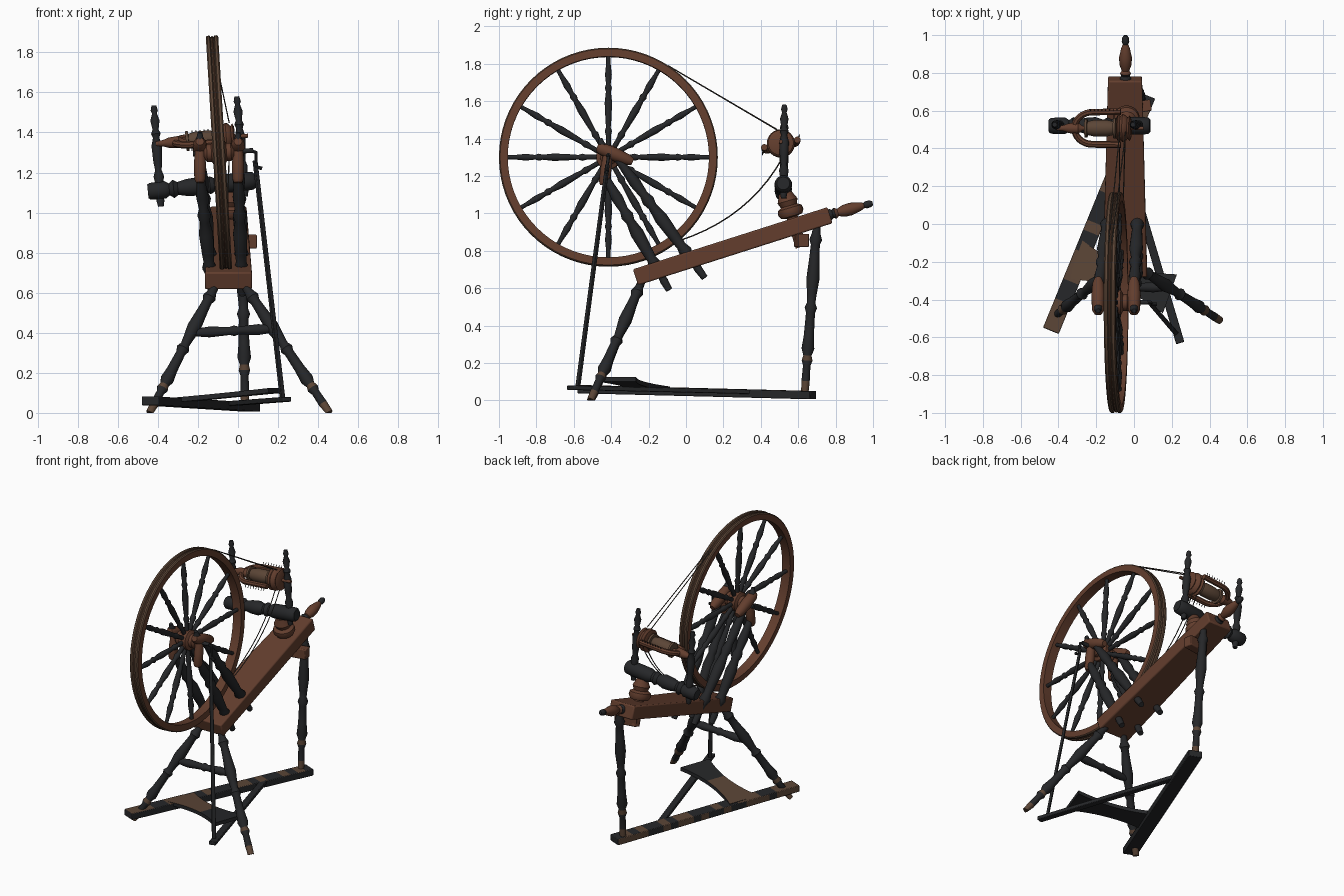
import bpy, bmesh, math, random
from mathutils import Vector, Matrix

if "Cube" in bpy.data.objects:
    bpy.data.objects.remove(bpy.data.objects["Cube"])
random.seed(4)

def material(name, c):
    m = bpy.data.materials.new(name)
    m.diffuse_color = (*c, 1)
    m.use_nodes = True
    m.node_tree.nodes["Principled BSDF"].inputs["Base Color"].default_value = m.diffuse_color
    return m

RED = material("red brown wood", (0.125, 0.048, 0.027))
WORN = material("worn brown wood", (0.105, 0.060, 0.037))
DARK = material("blackened wood", (0.019, 0.020, 0.022))
CORD = material("grey cord", (0.06, 0.052, 0.045))

def finish(name, bm, mats, bevel=0):
    bmesh.ops.recalc_face_normals(bm, faces=bm.faces)
    me = bpy.data.meshes.new(name)
    bm.to_mesh(me)
    bm.free()
    for m in mats:
        me.materials.append(m)
    ob = bpy.data.objects.new(name, me)
    bpy.context.collection.objects.link(ob)
    if bevel:
        b = ob.modifiers.new("bevel", 'BEVEL')
        b.width, b.segments = bevel, 2
    return ob

def frame(p0, p1):
    d = (Vector(p1) - Vector(p0)).normalized()
    ref = Vector((0, 0, 1)) if abs(d.z) < 0.99 else Vector((0, 1, 0))
    s = d.cross(ref).normalized()
    return d, s, s.cross(d)

def lathe(name, p0, p1, prof, mats, rule=None, n=16, closed=False):
    """Turned part from p0 to p1; prof holds (fraction, radius)."""
    p0, p1 = Vector(p0), Vector(p1)
    d, s, u = frame(p0, p1)
    bm = bmesh.new()
    rings = []
    for t, r in prof:
        ring = []
        for i in range(n):
            a = 2 * math.pi * i / n
            v = p0.lerp(p1, t) + s * r * math.cos(a) + u * r * math.sin(a)
            v.z = max(v.z, 0)
            ring.append(bm.verts.new(v))
        rings.append(ring)
    pairs = list(zip(range(len(rings) - 1), range(1, len(rings))))
    if closed:
        pairs.append((len(rings) - 1, 0))
    for k, (a, b) in enumerate(pairs):
        for i in range(n):
            j = (i + 1) % n
            f = bm.faces.new((rings[a][i], rings[a][j], rings[b][j], rings[b][i]))
            if rule:
                f.material_index = rule((prof[a][0] + prof[b][0]) / 2)
    if not closed:
        for ring, t in ((rings[0], 0), (rings[-1], 1)):
            f = bm.faces.new(ring)
            if rule:
                f.material_index = rule(t)
    return finish(name, bm, mats)

def beam(name, p0, p1, w0, w1, h, mats, bevel=0.006, n=1, rule=None):
    """Board from p0 to p1, widths w0 to w1, thickness h."""
    p0, p1 = Vector(p0), Vector(p1)
    d, s, u = frame(p0, p1)
    bm = bmesh.new()
    rings = []
    for k in range(n + 1):
        t = k / n
        w = w0 + (w1 - w0) * t
        rings.append([bm.verts.new(p0.lerp(p1, t) + s * a * w / 2 + u * b * h / 2)
                      for a, b in ((-1, -1), (1, -1), (1, 1), (-1, 1))])
    for k in range(n):
        for i in range(4):
            j = (i + 1) % 4
            f = bm.faces.new((rings[k][i], rings[k][j], rings[k + 1][j], rings[k + 1][i]))
            if rule:
                f.material_index = rule(i, (k + 0.5) / n)
    bm.faces.new(rings[0])
    bm.faces.new(rings[-1])
    return finish(name, bm, mats, bevel)

def tube(name, pts, r, mat, smooth=True):
    cu = bpy.data.curves.new(name, 'CURVE')
    cu.dimensions = '3D'
    cu.bevel_depth, cu.bevel_resolution, cu.use_fill_caps = r, 2, True
    sp = cu.splines.new('POLY')
    sp.points.add(len(pts) - 1)
    for p, q in zip(sp.points, pts):
        p.co = (*q, 1)
    ob = bpy.data.objects.new(name, cu)
    bpy.context.collection.objects.link(ob)
    bpy.ops.object.select_all(action='DESELECT')
    ob.select_set(True)
    bpy.context.view_layer.objects.active = ob
    bpy.ops.object.convert(target='MESH')
    ob.data.materials.clear()
    ob.data.materials.append(mat)
    return ob

# wheel: rim, spokes and hub, tilted a little sideways
C = Vector((-0.095, -0.415, 1.3))
TILT = Matrix.Rotation(-0.06, 3, 'Y')
def W(x, a=0, r=0):
    return C + TILT @ Vector((x, r * math.cos(a), r * math.sin(a)))
lathe("wheel_rim", W(-0.031), W(0.031),
      [(0, .538), (0, .579), (.1, .585), (.3, .585), (.38, .577), (.47, .583), (.53, .583),
       (.62, .577), (.7, .585), (.9, .585), (1, .579), (1, .538)],
      [RED, WORN], lambda t: 1 if 0 < t < 1 and abs(t - .5) > 1e-6 else 0, n=72, closed=True)
spoke = [(0, .014), (.15, .014), (.2, .02), (.24, .013), (.3, .016), (.5, .021), (.62, .014),
         (.66, .02), (.7, .013), (.8, .019), (.93, .012), (1, .012)]
for i in range(12):
    a = math.pi * i / 6
    lathe(f"spoke_{i + 1}", W(0, a, .04), W(0, a, .542), spoke, [DARK], n=10)
lathe("wheel_hub", W(-0.075), W(0.075), [(0, .03), (.1, .045), (.25, .045), (.32, .065), (.68, .065),
      (.75, .045), (.9, .045), (1, .03)], [RED], n=24)
lathe("axle", W(-0.13), W(0.17), [(0, .012), (1, .012)], [DARK])
tube("crank", [W(0.16), (0.09, -.415, 1.30), (0.09, -.425, 1.23), (0.12, -.425, 1.22)], .009, DARK)

# bench and end handle
beam("bench", (-.0475, -.27, .658), (-.0475, .77, .99), .235, .18, .09, [RED], .008)
lathe("bench_handle", (-.045, .74, .985), (-.045, .998, 1.055),
      [(0, .03), (.13, .03), (.17, .022), (.22, .03), (.28, .02), (.4, .032), (.55, .034), (.75, .022),
       (.82, .014), (.87, .02), (.95, .018), (1, .01)], [RED, DARK], lambda t: 1 if t < .25 or t > .8 else 0)

# legs (top to foot) with worn feet
leg = [(0, .02), (.06, .022), (.1, .034), (.13, .024), (.2, .027), (.33, .035), (.42, .026), (.47, .022),
       (.5, .033), (.53, .024), (.66, .027), (.74, .034), (.78, .022), (.81, .029), (.84, .02),
       (.93, .022), (1, .02)]
legs = {"front_left_leg": ((-.11, -.235, .64), (-.44, -.505, 0)),
        "front_right_leg": ((.03, -.235, .64), (.455, -.51, 0)),
        "back_leg": ((0.02, .70, .95), (.035, .635, .04))}
for name, (a, b) in legs.items():
    lathe(name, a, b, leg, [DARK, WORN], lambda t: 1 if t > .92 or .79 < t < .82 else 0)
lathe("leg_stretcher", (-.225, -.335, .40), (.185, -.335, .42),
      [(0, .016), (.1, .022), (.2, .027), (.45, .02), (.5, .027), (.55, .02), (.8, .027), (.9, .022), (1, .016)],
      [DARK])

# base rail, worn on its top and left side
def wear(i, t):
    return 1 if i in (2, 3) and (random.random() < .55 or t < .08) else 0
beam("base_rail", (-.44, -.565, .06), (.07, .68, .028), .09, .09, .044, [DARK, WORN], .004, 24, wear)
beam("treadle_pivot_rail", (-.335, -.33, .06), (-.07, .31, .045), .035, .035, .025, [DARK], .003)

# treadle: long bar and curved foot plate
beam("treadle_bar", (.245, -.63, .068), (-.06, .40, .045), .045, .04, .024, [DARK], .004)
bm = bmesh.new()
o, e = Vector((-.31, -.19, .062)), Vector((.19, -.37, .112))
v = Vector((.34, .94, 0))
rows = []
for k in range(13):
    t = k / 12
    hw = .065 + .045 * (2 * t - 1) ** 2
    rows.append([bm.verts.new(o.lerp(e, t) + v * s * hw + Vector((0, 0, z)))
                 for s, z in ((-1, -.012), (1, -.012), (1, .012), (-1, .012))])
for k in range(12):
    for i in range(4):
        j = (i + 1) % 4
        f = bm.faces.new((rows[k][i], rows[k][j], rows[k + 1][j], rows[k + 1][i]))
        f.material_index = 1 if i == 2 and k < 7 else 0
bm.faces.new(rows[0])
bm.faces.new(rows[-1])
finish("treadle_plate", bm, [DARK, WORN])
beam("footman", (.085, -.42, 1.26), (.222, -.578, .075), .022, .026, .016, [DARK], .003)

# wheel posts, two per side, with bearing blocks
post = [(0, .018), (.08, .022), (.12, .018), (.17, .022), (.22, .036), (.27, .026), (.34, .03), (.5, .036),
        (.6, .024), (.65, .034), (.7, .023), (.8, .031), (.9, .024), (1, .02)]
for side, xb, xt in (("left", -.13, -.19), ("right", .022, .0)):
    lathe(f"{side}_front_wheel_post", (xb, -.09, .59), (xt, -.435, 1.20), post, [DARK])
    lathe(f"{side}_rear_wheel_post", (xb, .10, .655), (xt, -.365, 1.29), post, [DARK])
    lathe(f"{side}_bearing_block", (xt, -.475, 1.355), (xt, -.285, 1.275),
          [(0, .02), (.1, .032), (.5, .036), (.85, .03), (1, .018)], [RED])
    lathe(f"{side}_bearing_arm", (xt, -.415, 1.33), (xt, -.44, 1.15),
          [(0, .024), (.5, .03), (.9, .028), (1, .02)], [RED])
    lathe(f"{side}_post_finial", (xt, -.44, 1.33), (xt, -.46, 1.40),
          [(0, .02), (.4, .026), (.7, .016), (1, .012)], [DARK])

# flyer support: stem, key, cross bar and the two maidens
lathe("support_stem", (-.04, .615, .82), (-.04, .53, 1.11),
      [(0, .03), (.55, .03), (.57, .058), (.64, .07), (.72, .066), (.76, .045), (.85, .055), (.92, .045),
       (1, .035)], [RED], n=24)
beam("stem_key", (-.06, .605, .855), (.09, .63, .855), .06, .06, .07, [RED])
lathe("support_bar", (-.45, .52, 1.105), (.085, .52, 1.16),
      [(0, .034), (.02, .042), (.16, .044), (.2, .03), (.24, .046), (.28, .032), (.36, .042), (.46, .046),
       (.54, .032), (.58, .045), (.62, .034), (.68, .046), (.9, .047), (.98, .044), (1, .034)], [DARK], n=24)
maiden = [(0, .014), (.06, .02), (.12, .014), (.2, .018), (.3, .026), (.36, .016), (.44, .022), (.6, .026),
          (.68, .016), (.72, .024), (.76, .015), (.85, .023), (.92, .012), (.95, .018), (1, .012)]
lathe("left_maiden", (-.385, .522, 1.03), (-.42, .526, 1.535), maiden, [DARK])
lathe("right_maiden", (.035, .522, 1.08), (-.006, .526, 1.58), maiden, [DARK])

# flyer, hooks, bobbin and pulleys
def F(x, y=0, z=0):
    return Vector((x, .507 + y, 1.375 + .09 * (x + .05) + z))
arc = [F(-.22 - .095 * math.cos(a), .085 * math.sin(a), .02 * math.sin(a))
       for a in [math.pi * (k / 16 - .5) for k in range(17)]]
tube("flyer_arms", [F(-.07, -.088, -.02)] + arc + [F(-.07, .088, .02)], .018, RED)
lathe("flyer_spindle", F(-.41), F(.05), [(0, .012), (.08, .016), (.14, .026), (.25, .03), (.3, .012), (1, .01)],
      [RED])
for s in (-1, 1):
    for k in range(8):
        x = -.09 - .02 * k
        lathe(f"flyer_hook_{'near' if s < 0 else 'far'}_{k + 1}", F(x, s * .088, s * .02),
              F(x, s * .1, s * .02 + s * .03), [(0, .003), (1, .002)], [DARK], n=6)
lathe("bobbin", F(-.26), F(-.095), [(0, .05), (.08, .05), (.09, .036), (.3, .044), (.7, .044), (.91, .036),
      (.92, .055), (1, .055)], [WORN], n=24)
lathe("drive_pulleys", F(-.09), F(-.015), [(0, .06), (.1, .075), (.25, .064), (.42, .075), (.58, .07),
      (.75, .056), (.9, .068), (1, .05)], [RED], n=24)

# drive cord: two strands, straight above and sagging below
for k, dx in enumerate((-.008, .008)):
    tube(f"upper_cord_{k + 1}", [W(dx, math.radians(57), .585), F(-.06 + dx * 2, -.02, .073)], .003, CORD)
    a, b = W(dx, math.radians(-50), .585), F(-.06 + dx * 2, .01, -.075)
    tube(f"lower_cord_{k + 1}", [a.lerp(b, t / 10) + Vector((0, .05, -.05)) * (4 * t / 10 * (1 - t / 10))
                                 for t in range(11)], .003, CORD)

# smooth turned surfaces, keep edges crisp
bpy.ops.object.select_all(action='SELECT')
bpy.context.view_layer.objects.active = bpy.data.objects["bench"]
bpy.ops.object.shade_smooth_by_angle(angle=math.radians(40))
